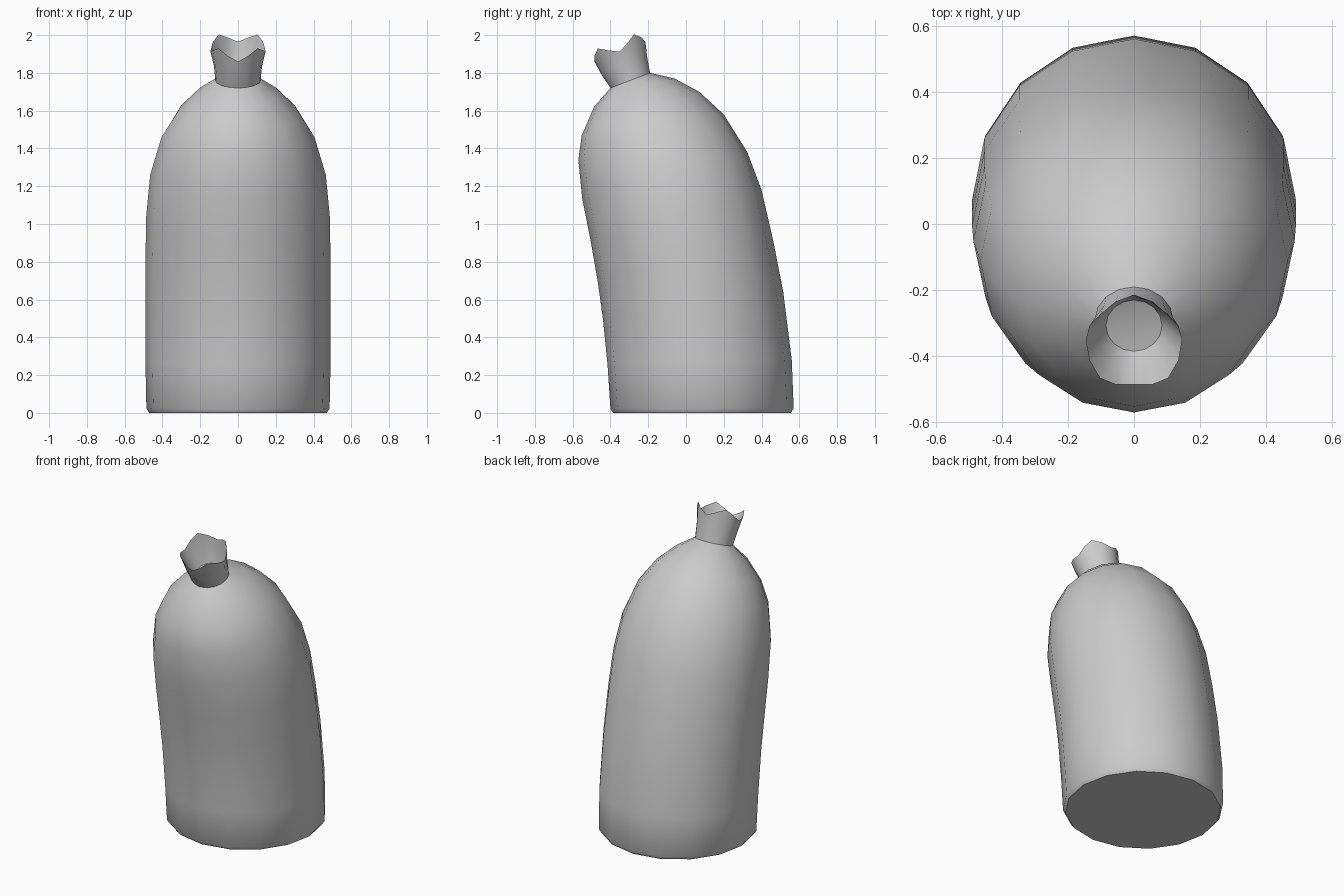
import bpy, bmesh, math

if "Cube" in bpy.data.objects:
    bpy.data.objects.remove(bpy.data.objects["Cube"])

SIDES = 16


def loft(name, rings, cap_bottom=False, floor=None):
    """Skin tilted elliptical rings: (front y, front z, back y, back z, half width, peak)."""
    bm = bmesh.new()
    loops = []
    for fy, fz, by, bz, w, peak in rings:
        cy, cz = (fy + by) / 2, (fz + bz) / 2
        hy, hz = (by - fy) / 2, (bz - fz) / 2
        length = math.hypot(hy, hz)
        ny, nz = -hz / length, hy / length
        loop = []
        for i in range(SIDES):
            t = 2 * math.pi * i / SIDES
            # four points rise along the ring axis
            p = peak * math.sin(2 * t) ** 2
            loop.append(bm.verts.new((w * math.cos(t),
                                      cy + hy * math.sin(t) + ny * p,
                                      cz + hz * math.sin(t) + nz * p)))
        loops.append(loop)
    for a, b in zip(loops, loops[1:]):
        for i in range(SIDES):
            j = (i + 1) % SIDES
            bm.faces.new((a[i], a[j], b[j], b[i]))
    if cap_bottom:
        bm.faces.new(loops[0][::-1])
    if floor:
        c = bm.verts.new(floor)
        for i in range(SIDES):
            bm.faces.new((loops[-1][i], loops[-1][(i + 1) % SIDES], c))
    mesh = bpy.data.meshes.new(name)
    bm.to_mesh(mesh)
    bm.free()
    obj = bpy.data.objects.new(name, mesh)
    bpy.context.collection.objects.link(obj)
    bpy.ops.object.select_all(action='DESELECT')
    obj.select_set(True)
    bpy.context.view_layer.objects.active = obj
    bpy.ops.object.shade_smooth_by_angle(angle=math.radians(50))
    return obj


# leaning sack body
loft("sack_body", [
    (-.385, 0, .555, 0, .47, 0),
    (-.40, .02, .57, .025, .485, 0),
    (-.415, .25, .56, .28, .49, 0),
    (-.44, .50, .515, .64, .49, 0),
    (-.468, .70, .46, .92, .49, 0),
    (-.503, .90, .40, 1.18, .486, 0),
    (-.55, 1.14, .325, 1.38, .465, 0),
    (-.57, 1.34, .20, 1.58, .405, 0),
    (-.552, 1.47, .07, 1.70, .325, 0),
    (-.487, 1.62, -.06, 1.77, .215, 0),
    (-.40, 1.72, -.19, 1.80, .12, 0),
], cap_bottom=True)

# flared neck with a four-pointed rim and hollow inside
loft("sack_neck", [
    (-.40, 1.72, -.19, 1.80, .12, 0),
    (-.447, 1.79, -.205, 1.88, .127, .012),
    (-.485, 1.86, -.215, 1.965, .146, .058),
    (-.435, 1.80, -.22, 1.88, .115, .01),
    (-.385, 1.75, -.23, 1.81, .085, 0),
], floor=(0, -.30, 1.77))
